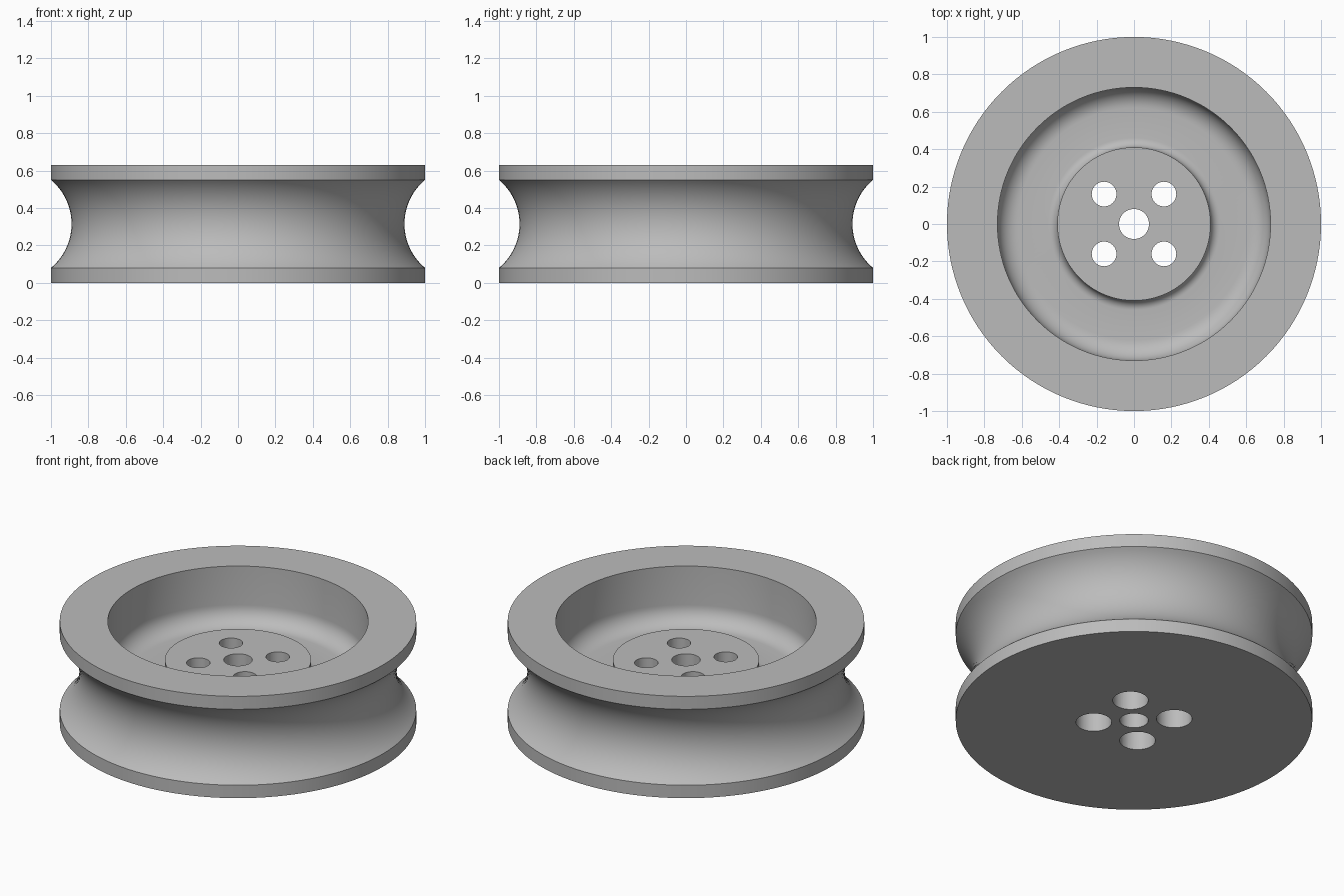
import bpy, bmesh, math
from mathutils import Matrix, Vector

if "Cube" in bpy.data.objects:
    bpy.data.objects.remove(bpy.data.objects["Cube"], do_unlink=True)

grey = bpy.data.materials.new("plain grey")
grey.use_nodes = True
COLOUR = (0.5, 0.5, 0.5, 1)
grey.diffuse_color = COLOUR
grey.node_tree.nodes["Principled BSDF"].inputs["Base Color"].default_value = COLOUR

HEIGHT, FLANGE, HUB_TOP, FLOOR = 0.63, 0.08, 0.39, 0.28
WALL_R, HUB_R, BORE_R = 0.73, 0.41, 0.08


def arc(cx, cz, radius, start, end, steps):
    """Points (radius, height) along a circular arc, angles in degrees."""
    angles = [math.radians(start + (end - start) * i / steps) for i in range(steps + 1)]
    return [(cx + radius * math.cos(a), cz + radius * math.sin(a)) for a in angles]


def add_object(name, bm):
    bmesh.ops.recalc_face_normals(bm, faces=bm.faces)
    mesh = bpy.data.meshes.new(name)
    bm.to_mesh(mesh)
    bm.free()
    mesh.materials.append(grey)
    obj = bpy.data.objects.new(name, mesh)
    bpy.context.collection.objects.link(obj)
    return obj


def lathe(name, profile, segments=128):
    """Spin a closed profile around z."""
    bm = bmesh.new()
    verts = [bm.verts.new((r, 0, z)) for r, z in profile]
    edges = [bm.edges.new((v, verts[i - 1])) for i, v in enumerate(verts)]
    bmesh.ops.spin(bm, geom=verts + edges, cent=(0, 0, 0), axis=(0, 0, 1),
                   angle=math.tau, steps=segments, use_merge=True)
    bmesh.ops.remove_doubles(bm, verts=bm.verts, dist=1e-5)
    return add_object(name, bm)


# Grooved wheel: round belt groove outside, filleted recess and hub inside
half = HEIGHT / 2 - FLANGE
sag = 0.11
groove_r = (half ** 2 + sag ** 2) / (2 * sag)
spread = math.degrees(math.asin(half / groove_r))
wall_fillet, hub_fillet = 0.11, 0.05
profile = [(BORE_R, 0), (1, 0)]
profile += arc(1 - sag + groove_r, HEIGHT / 2, groove_r, 180 + spread, 180 - spread, 24)
profile += [(1, HEIGHT), (WALL_R, HEIGHT)]
profile += arc(WALL_R - wall_fillet, FLOOR + wall_fillet, wall_fillet, 0, -90, 10)
profile += arc(HUB_R + hub_fillet, FLOOR + hub_fillet, hub_fillet, 270, 180, 8)
profile += [(HUB_R, HUB_TOP), (BORE_R, HUB_TOP)]
wheel = lathe("pulley_wheel", profile)

# Four bolt holes, each widened from below to take a bolt head
HOLE_R, HEAD_R, HEAD_DEPTH, OFFSET = 0.066, 0.1, 0.2, 0.16
for sx in (-1, 1):
    for sy in (-1, 1):
        cutter = lathe("bolt_hole_cutter", [(0, -0.1), (HEAD_R, -0.1), (HEAD_R, HEAD_DEPTH),
                                            (HOLE_R, HEAD_DEPTH), (HOLE_R, 0.5), (0, 0.5)], 48)
        # Drop the inner axis edges left by spinning
        bm = bmesh.new()
        bm.from_mesh(cutter.data)
        axis = [e for e in bm.edges if all(v.co.xy.length < 1e-4 for v in e.verts)]
        bmesh.ops.delete(bm, geom=axis, context='EDGES')
        bmesh.ops.recalc_face_normals(bm, faces=bm.faces)
        bm.to_mesh(cutter.data)
        bm.free()
        cutter.location = (sx * OFFSET, sy * OFFSET, 0)
        cutter.hide_render = True
        cutter.hide_set(True)
        mod = wheel.modifiers.new("bolt_hole", 'BOOLEAN')
        mod.operation = 'DIFFERENCE'
        mod.solver = 'EXACT'
        mod.object = cutter

# Bake the holes, remove the cutters and smooth the round surfaces
bpy.context.view_layer.update()
baked = bpy.data.meshes.new_from_object(wheel.evaluated_get(bpy.context.evaluated_depsgraph_get()))
wheel.modifiers.clear()
wheel.data = baked
for obj in [o for o in bpy.data.objects if o.name.startswith("bolt_hole_cutter")]:
    bpy.data.objects.remove(obj, do_unlink=True)
bpy.ops.object.select_all(action='DESELECT')
wheel.select_set(True)
bpy.context.view_layer.objects.active = wheel
bpy.ops.object.shade_smooth_by_angle(angle=math.radians(30))
